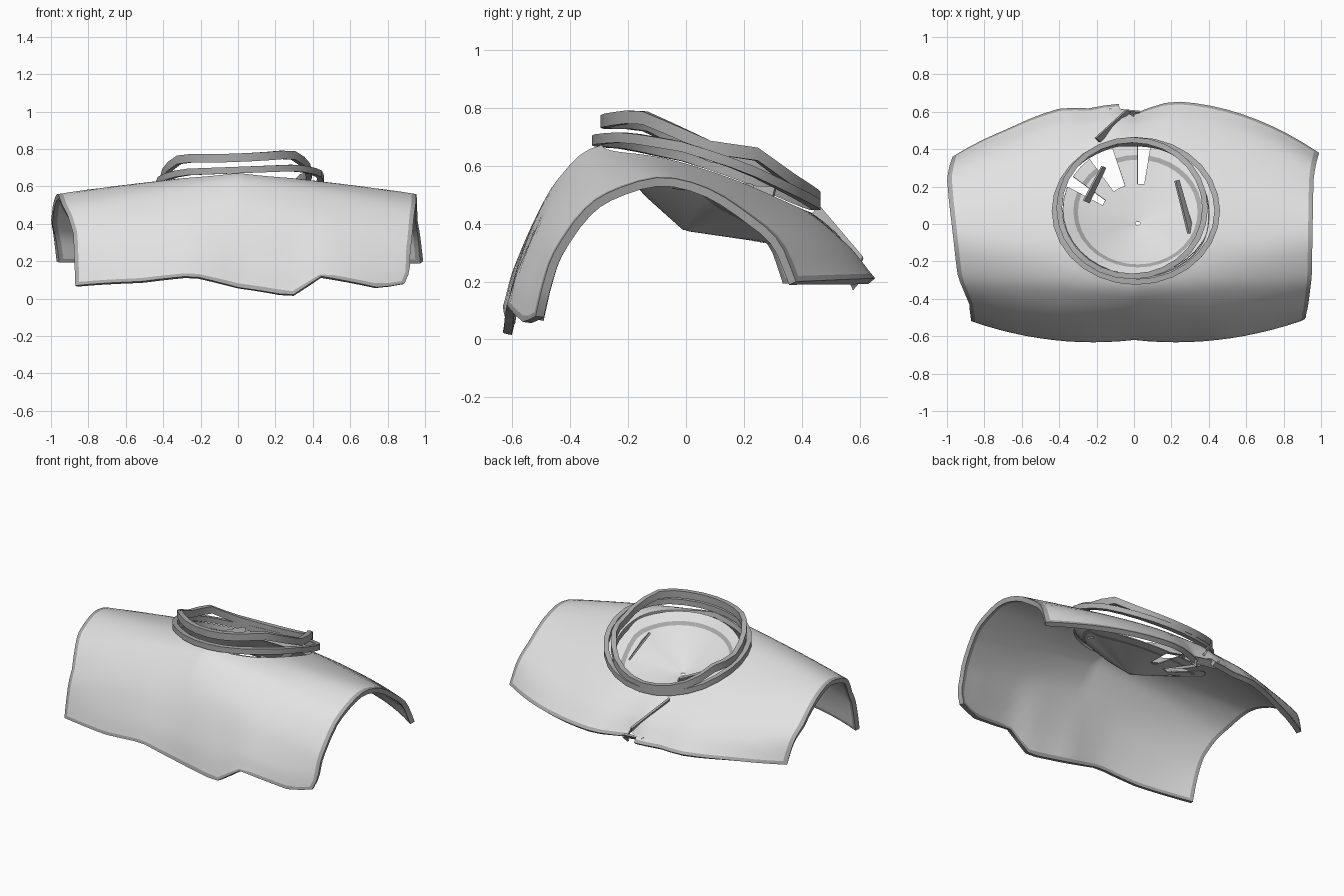
import bpy, math
from mathutils import Vector

if "Cube" in bpy.data.objects:
    bpy.data.objects.remove(bpy.data.objects["Cube"])


def material(name, value):
    m = bpy.data.materials.new(name)
    m.use_nodes = True
    color = (value, value, value, 1)
    m.diffuse_color = color
    m.node_tree.nodes["Principled BSDF"].inputs["Base Color"].default_value = color
    return m


CLOTH = material("light grey cloth", 0.76)
TRIM = material("grey trim", 0.4)


def make(name, verts, faces, mats, thickness=0.0, angle=40, trim_faces=()):
    mesh = bpy.data.meshes.new(name)
    mesh.from_pydata([tuple(v) for v in verts], [], faces)
    ob = bpy.data.objects.new(name, mesh)
    bpy.context.collection.objects.link(ob)
    for m in mats:
        mesh.materials.append(m)
    for i in trim_faces:
        mesh.polygons[i].material_index = 1
    bpy.ops.object.select_all(action="DESELECT")
    bpy.context.view_layer.objects.active = ob
    ob.select_set(True)
    if thickness:
        mod = ob.modifiers.new("Thickness", "SOLIDIFY")
        mod.thickness = thickness
        mod.offset = -1
        mod.material_offset_rim = len(mats) - 1
        bpy.ops.object.modifier_apply(modifier=mod.name)
    bpy.ops.object.shade_smooth_by_angle(angle=math.radians(angle))


def lerp_table(table, x):
    # linear lookup in (key, value) pairs
    for (a, p), (b, q) in zip(table, table[1:]):
        if x <= b:
            return p + (q - p) * max(0, (x - a) / (b - a))
    return table[-1][1]


def spline(points, t):
    # smooth curve through evenly keyed points, t from 0 to 1
    n = len(points) - 1
    i = min(int(t * n), n - 1)
    f = t * n - i
    b, c = Vector(points[i]), Vector(points[i + 1])
    a = Vector(points[i - 1]) if i else 2 * b - c
    d = Vector(points[i + 2]) if i + 2 <= n else 2 * c - b
    return 0.5 * (2 * b + (c - a) * f + (2 * a - 5 * b + 4 * c - d) * f * f
                  + (3 * b - a - 3 * c + d) * f ** 3)


# Cape cross-sections (y, z) from front hem to back hem
CENTRE = [(-.62, .05), (-.59, .22), (-.52, .42), (-.43, .57), (-.30, .67),
          (-.05, .66), (.20, .57), (.42, .45), (.54, .34), (.62, .21)]
MIDDLE = [(-.62, .08), (-.58, .22), (-.50, .40), (-.40, .52), (-.28, .60),
          (-.10, .62), (.15, .55), (.36, .44), (.50, .33), (.60, .21)]
EDGE = [(-.52, .07), (-.49, .20), (-.45, .31), (-.35, .45), (-.24, .52),
        (-.08, .56), (.08, .52), (.22, .43), (.32, .34), (.38, .20)]
LEFT_X = [(0, .89), (.06, .92), (.15, .92), (.4, .95), (.8, .96), (1, .99)]
RIGHT_X = [(0, .87), (.25, .88), (.4, .94), (.7, .99), (.8, 1), (1, .97)]
FRONT_HEM = [(-1, 0), (-.6, .01), (-.28, .05), (0, .01), (.32, -.06), (.5, .04), (.85, -.02), (1, .01)]
BACK_HEM = [(-1, -.02), (-.7, -.03), (-.4, .0), (-.22, -.02), (-.1, .02), (0, -.03), (.2, .02), (1, 0)]


def cape_point(u, v):
    a = abs(u)
    c, m, e = spline(CENTRE, v), spline(MIDDLE, v), spline(EDGE, v)
    p = c * (1 - a) * (1 - 2 * a) + m * 4 * a * (1 - a) + e * a * (2 * a - 1)
    x = u * lerp_table(LEFT_X if u > 0 else RIGHT_X, v)
    z = p.y + lerp_table(FRONT_HEM, u) * max(0, 1 - v * 4)
    y = p.x + lerp_table(BACK_HEM, u) * max(0, v * 4 - 3)
    return Vector((x, y, z))


# Cape: rings of points from the neck opening out to the hem
HOLE_V, SIDE, STEPS = .62, 24, 16
outline = []
for k in range(SIDE):
    outline.append((-1 + 2 * k / SIDE, 0))
for k in range(SIDE):
    outline.append((1, k / SIDE))
for k in range(SIDE):
    outline.append((1 - 2 * k / SIDE, 1))
for k in range(SIDE):
    outline.append((-1, 1 - k / SIDE))
count = len(outline)


def hole_uv(u, v):
    t = math.atan2((v - HOLE_V) * 2, u)
    return .42 * math.cos(t), HOLE_V + .17 * math.sin(t)


verts, faces, trim = [], [], []
for s in range(STEPS + 1):
    f = s / STEPS
    for u, v in outline:
        hu, hv = hole_uv(u, v)
        iu, iv = u * .975, .015 + v * .97
        verts.append(cape_point(hu + (iu - hu) * f, hv + (iv - hv) * f))
# bound hem strip
verts += [cape_point(u, v) for u, v in outline]
for s in range(STEPS + 1):
    for k in range(count):
        a, b = s * count + k, s * count + (k + 1) % count
        # torn notch at the middle of the back hem
        if s >= STEPS - 1 and outline[k][1] == 1 and abs(outline[k][0]) < .01:
            continue
        if s == STEPS:
            trim.append(len(faces))
        faces.append((a, a + count, b + count, b))
make("cape", verts, faces, [CLOTH, TRIM], .03, 50, trim)


# Collar bands: box section swept round the neck
def band(name, path, width, height):
    n = len(path)
    middle = sum(path, Vector()) / n
    vs, fs = [], []
    for p in path:
        out = Vector((p.x - middle.x, p.y - middle.y, 0)).normalized()
        for o, h in ((0, 0), (1, 0), (1, 1), (0, 1)):
            vs.append(p + out * o * width + Vector((0, 0, h * height)))
    for i in range(n):
        j = (i + 1) % n
        for k in range(4):
            m = (k + 1) % 4
            fs.append((i * 4 + k, j * 4 + k, j * 4 + m, i * 4 + m))
    make(name, vs, fs, [TRIM], 0, 30)


def loop(cx, cy, rx, ry, heights, n=28):
    path = []
    for i in range(n):
        t = math.tau * i / n
        x, y = cx + rx * math.cos(t), cy + ry * math.sin(t)
        path.append(Vector((x, y, lerp_table(heights, y) + .04 * x)))
    return path


LOW = [(-.31, .67), (-.2, .67), (0, .63), (.2, .56), (.45, .44)]
HIGH = [(-.28, .73), (-.15, .74), (.1, .62), (.23, .61), (.35, .52), (.46, .45)]
LINING = [(-.27, .65), (0, .58), (.15, .46), (.43, .31)]
band("lower_collar_band", loop(.01, .07, .42, .365, LOW), .03, .035)
band("upper_collar_band", loop(-.01, .085, .375, .35, HIGH), .03, .045)

# Sunken lining inside the neck, torn open towards the back
rim = loop(.02, .08, .40, .35, LINING, 36)
core = Vector((.02, 0, .38))
verts, faces, trim = [], [], []
for f in (1, .86, .8, .5, .03):
    verts += [core + Vector(((p.x - core.x) * f, (p.y - core.y) * f,
                             (p.z - core.z) * f ** 1.2)) for p in rim]
n = len(rim)
for s in range(4):
    for k in range(n):
        if s < 3 and k in (8, 11, 12, 15):
            continue
        if s == 1:
            trim.append(len(faces))
        a, b = s * n + k, s * n + (k + 1) % n
        faces.append((a, b, b + n, a + n))
make("neck_lining", verts, faces, [CLOTH, TRIM], .006, 40, trim)

# Torn scraps around the back seam and the neck opening
SCRAPS = [((-.20, .45, .46), (-.04, .61, .28), .03), ((-.13, .60, .24), (.03, .60, .22), .04),
          ((.02, .59, .20), (.12, .53, .33), .03), ((-.26, .12, .53), (-.17, .31, .52), .03),
          ((.30, -.05, .55), (.22, .23, .53), .03)]
for i, (a, b, w) in enumerate(SCRAPS):
    a, b = Vector(a), Vector(b)
    across = (b - a).cross(Vector((0, 0, 1))).normalized() * w / 2
    drop = Vector((0, 0, .03))
    make("torn_scrap_%d" % (i + 1), [a - across, b - across * .3, b + across - drop, a + across - drop],
         [(0, 1, 2, 3)], [TRIM], .012)
